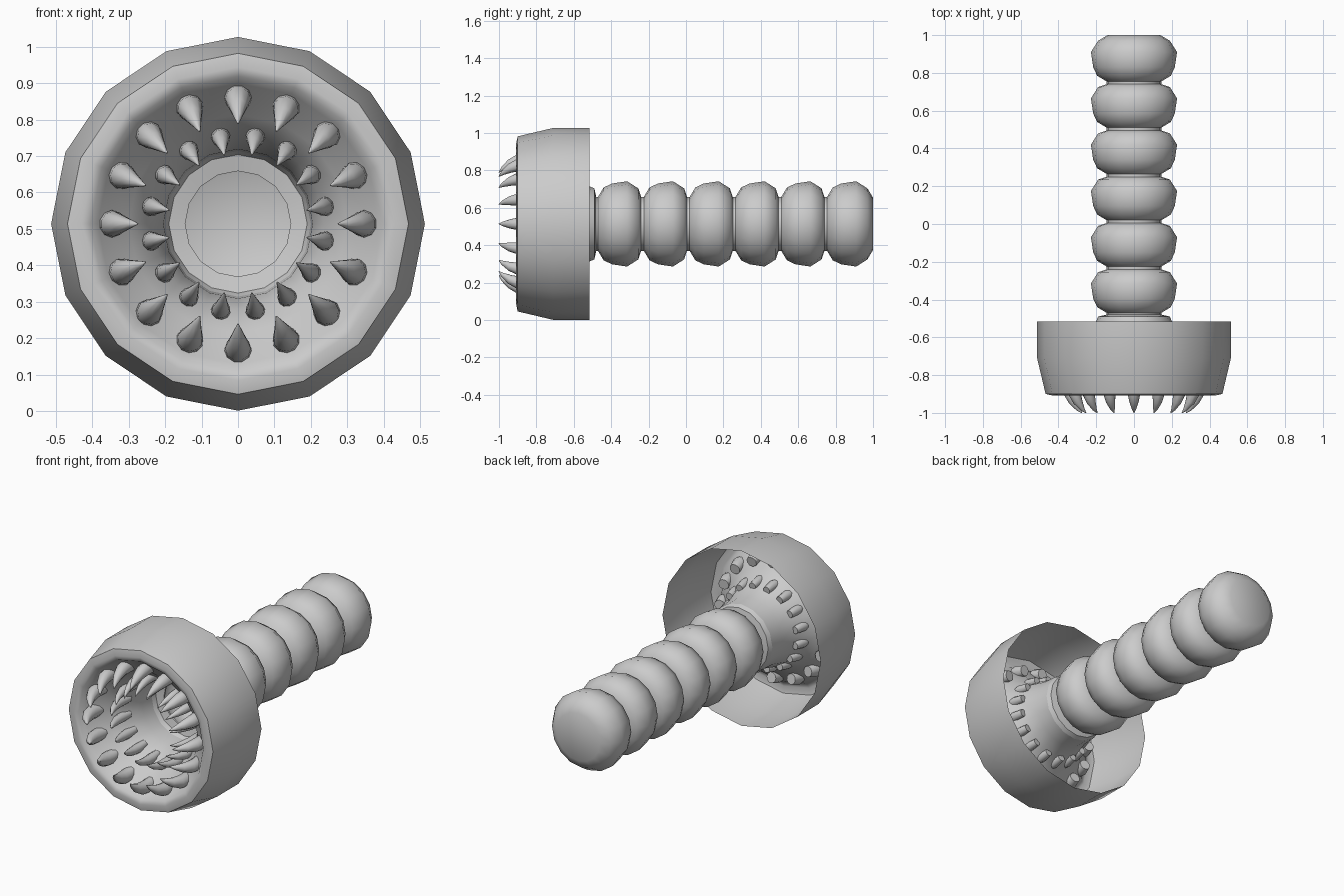
import bpy, math
from mathutils import Vector

if "Cube" in bpy.data.objects:
    bpy.data.objects.remove(bpy.data.objects["Cube"])

CZ = 0.514      # height of the long axis
SIDES = 16


def make(name, verts, faces, angle=50):
    me = bpy.data.meshes.new(name)
    me.from_pydata(verts, [], faces)
    me.update()
    ob = bpy.data.objects.new(name, me)
    bpy.context.collection.objects.link(ob)
    bpy.ops.object.select_all(action='DESELECT')
    bpy.context.view_layer.objects.active = ob
    ob.select_set(True)
    bpy.ops.object.shade_smooth_by_angle(angle=math.radians(angle))
    return ob


def revolve(name, profile, cap_end=False):
    """Spin (radius, y) points about the long axis."""
    verts, faces = [], []
    for r, y in profile:
        for i in range(SIDES):
            a = 2 * math.pi * i / SIDES
            verts.append((r * math.sin(a), y, CZ + r * math.cos(a)))
    for k in range(len(profile) - 1):
        for i in range(SIDES):
            j = (i + 1) % SIDES
            faces.append((k * SIDES + i, k * SIDES + j,
                          (k + 1) * SIDES + j, (k + 1) * SIDES + i))
    if cap_end:
        k = (len(profile) - 1) * SIDES
        faces.append([k + i for i in range(SIDES)])
    return make(name, verts, faces)


def tooth_ring(name, path, offset):
    """Ring of curved claws; path holds (radius from axis, y, thickness)."""
    n = 10
    verts, faces = [], []
    for t in range(16):
        a = 2 * math.pi * (t + offset) / 16
        out = Vector((math.sin(a), 0, math.cos(a)))
        side = Vector((math.cos(a), 0, -math.sin(a)))
        base = len(verts)
        for k, (r, y, w) in enumerate(path):
            p0, p1 = path[max(k - 1, 0)], path[min(k + 1, len(path) - 1)]
            d = (out * (p1[0] - p0[0]) + Vector((0, p1[1] - p0[1], 0))).normalized()
            up = side.cross(d)
            c = out * r + Vector((0, y, CZ))
            for i in range(n):
                b = 2 * math.pi * i / n
                verts.append(c + (side * math.cos(b) + up * math.sin(b)) * w)
        for k in range(len(path) - 1):
            for i in range(n):
                j = (i + 1) % n
                s = base + k * n
                faces.append((s + i, s + j, s + n + j, s + n + i))
        faces.append([base + i for i in reversed(range(n))])
        faces.append([base + (len(path) - 1) * n + i for i in range(n)])
    return make(name, verts, faces, 60)


# Head: throat funnel, rounded front lip and open-backed outer wall
revolve("head_shell", [
    (0.20, -0.515), (0.205, -0.60), (0.235, -0.71), (0.30, -0.80),
    (0.385, -0.87), (0.405, -0.90), (0.43, -0.908), (0.468, -0.90),
    (0.513, -0.71), (0.513, -0.515)])

# Body: hollow tube of repeated bulging segments, closed at the tail
body = [(0.20, -0.515), (0.19, -0.49), (0.145, -0.48)]
for s in range(6):
    y = -0.47 + 0.245 * s
    body += [(0.145, y), (0.195, y + 0.03), (0.216, y + 0.075),
             (0.228, y + 0.155), (0.19, y + 0.215)]
    if s < 5:
        body.append((0.145, y + 0.23))
body += [(0.14, 1.0)]
revolve("segmented_body", body, cap_end=True)

# Teeth: large outer ring and smaller staggered inner ring
tooth_ring("outer_teeth", [
    (0.335, -0.79, 0.030), (0.347, -0.84, 0.038), (0.342, -0.89, 0.035),
    (0.322, -0.94, 0.025), (0.295, -0.98, 0.012), (0.275, -1.0, 0.002)], 0)
tooth_ring("inner_teeth", [
    (0.235, -0.68, 0.021), (0.243, -0.74, 0.027), (0.240, -0.79, 0.024),
    (0.226, -0.84, 0.017), (0.207, -0.88, 0.008), (0.193, -0.90, 0.002)], 0.5)
